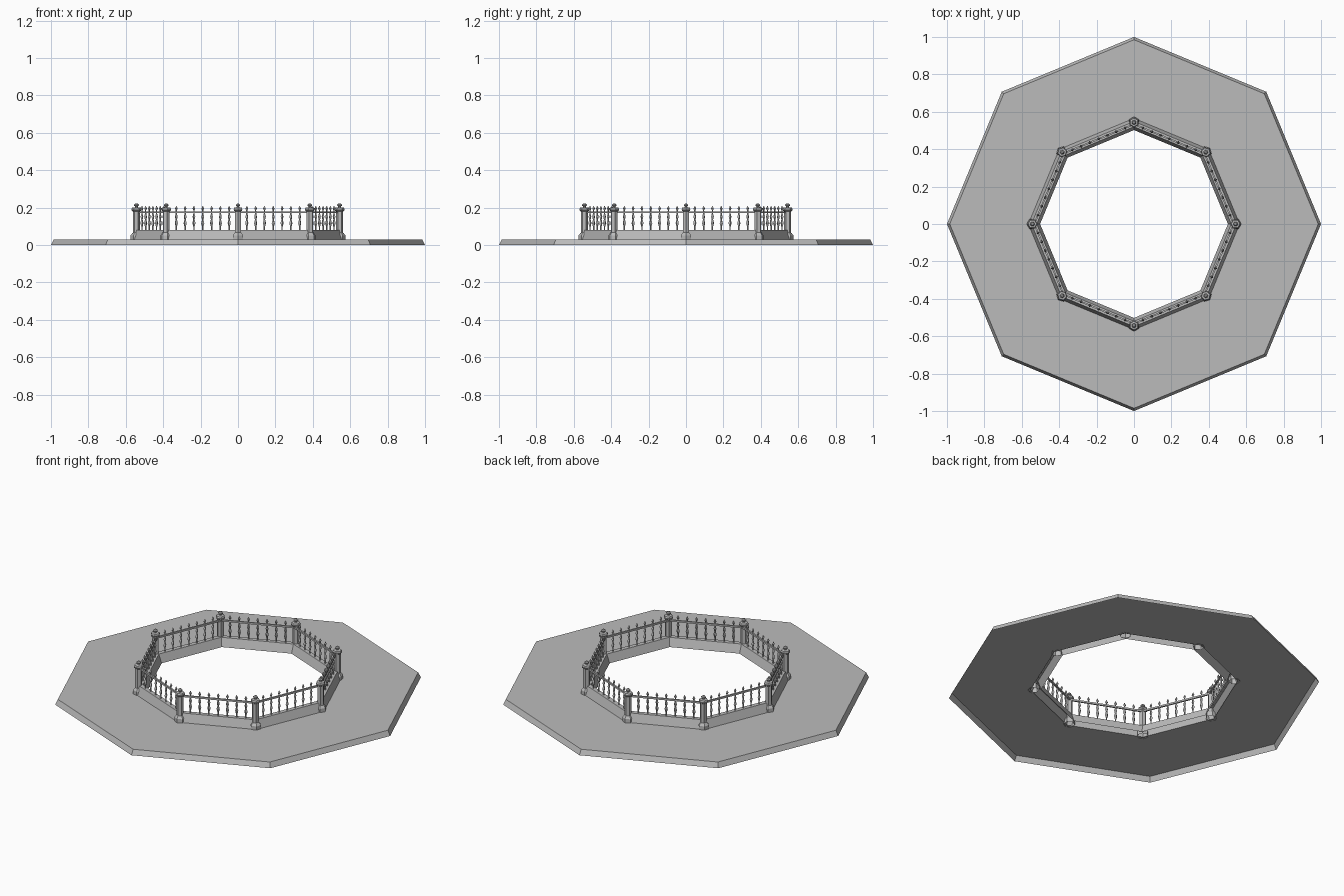
import bpy, bmesh
from math import cos, sin, pi, radians
from mathutils import Matrix, Vector

cube = bpy.data.objects.get("Cube")
if cube:
    bpy.data.objects.remove(cube, do_unlink=True)

SIDES = 8
POST_RADIUS = 0.543
FENCE_RADIUS = 0.533
BARS_PER_SIDE = 7

stone = bpy.data.materials.new("plain_grey")
stone.use_nodes = True
grey = (0.5, 0.5, 0.5, 1)
stone.diffuse_color = grey
stone.node_tree.nodes["Principled BSDF"].inputs["Base Color"].default_value = grey


def lathe(bm, profile, sides, place=Matrix(), cap=False):
    """Stack n-sided rings given as (radius, height) and bridge them."""
    rings = []
    for r, z in profile:
        angles = [2 * pi * i / sides for i in range(sides)]
        rings.append([bm.verts.new(place @ Vector((r * cos(a), r * sin(a), z))) for a in angles])
    for low, high in zip(rings, rings[1:]):
        for i in range(sides):
            j = (i + 1) % sides
            bm.faces.new((low[i], low[j], high[j], high[i]))
    if cap:
        bm.faces.new(rings[-1])


def finish(bm, name):
    mesh = bpy.data.meshes.new(name)
    bm.to_mesh(mesh)
    bm.free()
    mesh.materials.append(stone)
    obj = bpy.data.objects.new(name, mesh)
    bpy.context.collection.objects.link(obj)
    return obj


def corner(index, radius):
    a = 2 * pi * index / SIDES
    return Vector((radius * cos(a), radius * sin(a), 0))


# Paved surround: a bevelled sheet, open underneath
bm = bmesh.new()
lathe(bm, [(1, 0), (0.985, 0.03), (0.56, 0.03)], SIDES)
finish(bm, "paved_surround")

# Low kerb wall with sloping sides, open underneath
bm = bmesh.new()
lathe(bm, [(0.565, 0.03), (0.548, 0.08), (0.52, 0.08), (0.502, 0.03)], SIDES)
finish(bm, "kerb_wall")

# Hexagonal posts with plinth, shaft, cap and finial
post_profile = [(0.031, 0.027), (0.031, 0.052), (0.022, 0.064), (0.019, 0.066),
                (0.019, 0.18), (0.025, 0.184), (0.027, 0.192), (0.023, 0.2),
                (0.008, 0.202), (0.007, 0.206), (0.013, 0.211), (0.013, 0.216),
                (0.006, 0.222)]
for i in range(SIDES):
    bm = bmesh.new()
    place = Matrix.Translation(corner(i, POST_RADIUS)) @ Matrix.Rotation(2 * pi * i / SIDES, 4, "Z")
    lathe(bm, post_profile, 6, place, cap=True)
    finish(bm, f"post_{i + 1}")

# Iron bars with a turned bulge and a spear tip
bar_profile = [(0.004, 0.078), (0.004, 0.098), (0.009, 0.117), (0.004, 0.136),
               (0.008, 0.151), (0.004, 0.166), (0.0035, 0.186),
               (0.008, 0.195), (0.001, 0.209)]
for i in range(SIDES):
    start, end = corner(i, FENCE_RADIUS), corner(i + 1, FENCE_RADIUS)
    turn = Matrix.Rotation(2 * pi * (i + 0.5) / SIDES, 4, "Z")
    bm = bmesh.new()
    for k in range(1, BARS_PER_SIDE + 1):
        spot = start.lerp(end, k / (BARS_PER_SIDE + 1))
        lathe(bm, bar_profile, 4, Matrix.Translation(spot) @ turn, cap=True)
    finish(bm, f"fence_bars_{i + 1}")

    # Top rail between neighbouring posts
    bm = bmesh.new()
    size = Matrix.Diagonal((0.009, (end - start).length, 0.01, 1))
    middle = (start + end) / 2 + Vector((0, 0, 0.175))
    bmesh.ops.create_cube(bm, size=1, matrix=Matrix.Translation(middle) @ turn @ size)
    finish(bm, f"top_rail_{i + 1}")
